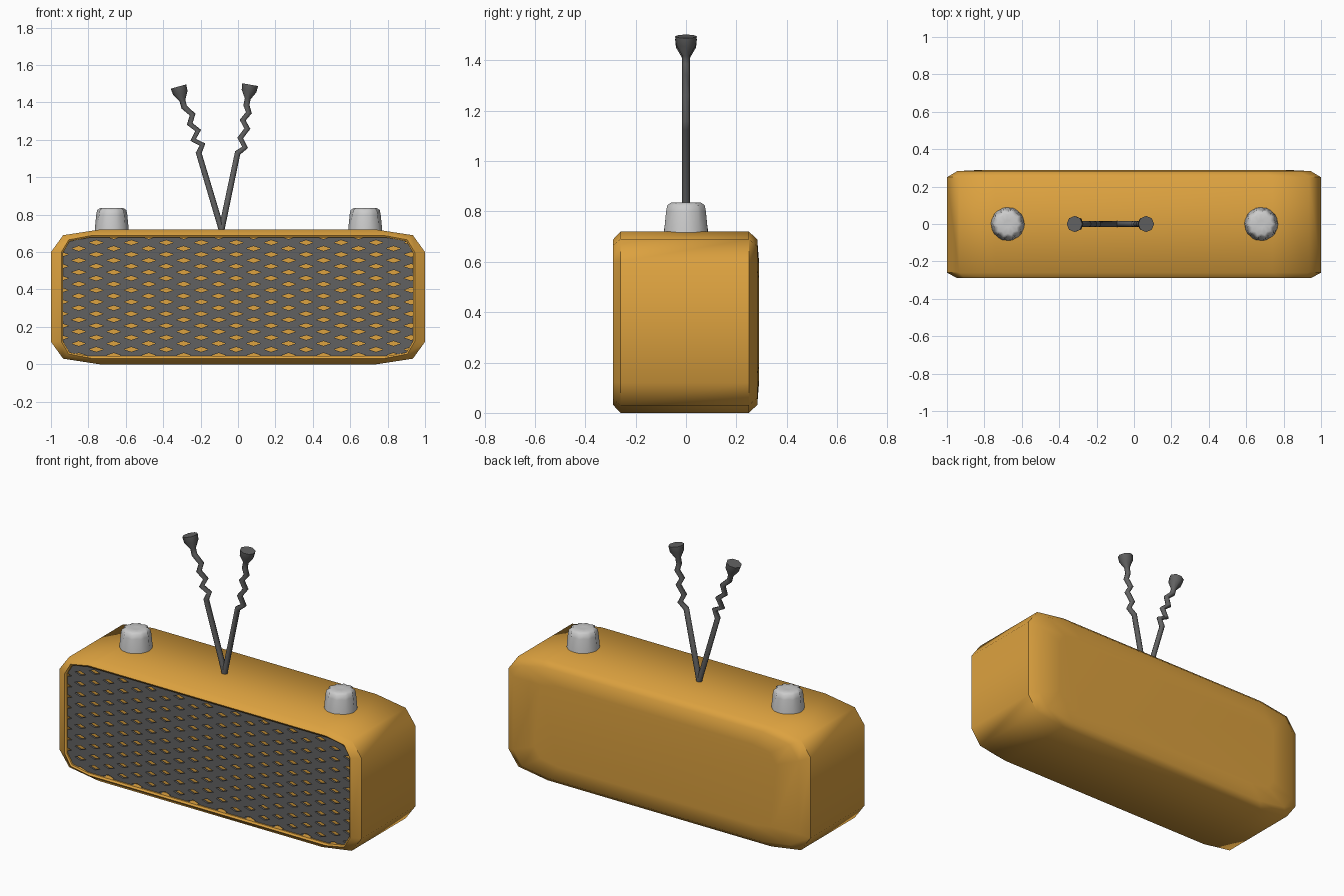
import bpy, bmesh, math
from mathutils import Vector

if "Cube" in bpy.data.objects:
    bpy.data.objects.remove(bpy.data.objects["Cube"])


def material(name, rgb):
    m = bpy.data.materials.new(name)
    m.diffuse_color = (*rgb, 1)
    m.use_nodes = True
    m.node_tree.nodes["Principled BSDF"].inputs["Base Color"].default_value = m.diffuse_color
    return m


ORANGE = material("orange_shell", (0.72, 0.36, 0.05))
DARK = material("dark_grey", (0.12, 0.12, 0.12))


def add_object(name, bm, mat=None, smooth=None):
    me = bpy.data.meshes.new(name)
    bmesh.ops.recalc_face_normals(bm, faces=bm.faces[:])
    bm.to_mesh(me)
    bm.free()
    if smooth:
        me.shade_smooth()
        me.set_sharp_from_angle(angle=math.radians(smooth))
    if mat:
        me.materials.append(mat)
    ob = bpy.data.objects.new(name, me)
    bpy.context.collection.objects.link(ob)
    return ob


def loft(bm, rings):
    """Skin closed rings of points and cap both ends."""
    vs = [[bm.verts.new(p) for p in r] for r in rings]
    n = len(vs[0])
    for a, b in zip(vs, vs[1:]):
        for i in range(n):
            bm.faces.new((a[i], a[(i + 1) % n], b[(i + 1) % n], b[i]))
    bm.faces.new(vs[0])
    bm.faces.new(vs[-1])


MID_Z = 0.36


def outline(y, hx, hz, cx, cz):
    """Rectangle with three-point corners, in the plane at y."""
    q = [(hx, hz - cz), (hx - cx * .25, hz - cz * .25), (hx - cx, hz)]
    pts = (q + [(-x, z) for x, z in reversed(q)]
           + [(-x, -z) for x, z in q] + [(x, -z) for x, z in reversed(q)])
    return [Vector((x, y, MID_Z + z)) for x, z in pts]


# Shell with the recessed front
PANEL = (0.935, 0.317, 0.14, 0.08)
bm = bmesh.new()
loft(bm, [outline(-0.25, *PANEL),
          outline(-0.283, *PANEL),
          outline(-0.29, 0.945, 0.328, 0.16, 0.09),
          outline(-0.26, 1.0, 0.36, 0.26, 0.12),
          outline(0.25, 1.0, 0.36, 0.26, 0.12),
          outline(0.283, 0.945, 0.328, 0.24, 0.11),
          outline(0.29, 0.80, 0.24, 0.16, 0.08)])
add_object("radio_shell", bm, ORANGE, 50)

# Grille: tiled diamond frames trimmed to the recess
bm = bmesh.new()
W, H, HOLE = 0.187, 0.0635, 0.41
for j in range(-12, 13):
    for i in range(-6, 7):
        c = Vector((-0.01 + (i + (j % 2) / 2) * W, -0.268, 0.365 + (j + 1) * H / 2))
        arms = [Vector(a) for a in ((W / 2, 0, 0), (0, 0, H / 2), (-W / 2, 0, 0), (0, 0, -H / 2))]
        out = [bm.verts.new(c + a) for a in arms]
        hole = [bm.verts.new(c + a * HOLE) for a in arms]
        for k in range(4):
            n = (k + 1) % 4
            bm.faces.new((out[k], out[n], hole[n], hole[k]))
bmesh.ops.remove_doubles(bm, verts=bm.verts[:], dist=1e-4)
edge = outline(-0.268, *PANEL)
for a, b in zip(edge, edge[1:] + edge[:1]):
    d = b - a
    bmesh.ops.bisect_plane(bm, geom=bm.verts[:] + bm.edges[:] + bm.faces[:],
                           plane_co=a, plane_no=(d.z, 0, -d.x), clear_outer=True)
grille = add_object("speaker_grille", bm, DARK)
mod = grille.modifiers.new("thickness", 'SOLIDIFY')
mod.thickness = 0.012
mod.offset = 0

# Fluted knobs
for side, x0 in (("left", -0.675), ("right", 0.68)):
    bm = bmesh.new()
    rings = []
    for z, r, flute in ((0.71, .09, 0), (0.74, .089, .004), (0.80, .083, .009),
                        (0.825, .078, .011), (0.835, .062, .012), (0.833, .02, .002)):
        rings.append([(x0 + (r - flute * (k % 2)) * math.cos(k * math.pi / 10),
                       (r - flute * (k % 2)) * math.sin(k * math.pi / 10), z)
                      for k in range(20)])
    loft(bm, rings)
    add_object("knob_" + side, bm, None, 50)


# Bent aerials with flared tips
def aerial(name, path):
    cu = bpy.data.curves.new(name, 'CURVE')
    cu.dimensions = '3D'
    cu.bevel_depth = 0.016
    cu.bevel_resolution = 2
    cu.use_fill_caps = True
    tip, end = Vector(path[-2]), Vector(path[-1])
    pts = ([(p, 1) for p in path[:-1]]
           + [(tip.lerp(end, .55), 2.5), (end, 2.7)])
    sp = cu.splines.new('POLY')
    sp.points.add(len(pts) - 1)
    for pt, ((x, z), r) in zip(sp.points, pts):
        pt.co = (x, 0, z, 1)
        pt.radius = r
    cu.materials.append(DARK)
    bpy.context.collection.objects.link(bpy.data.objects.new(name, cu))


aerial("aerial_left", [(-.085, .71), (-.21, 1.13), (-.19, 1.175), (-.24, 1.20),
                       (-.213, 1.25), (-.258, 1.285), (-.243, 1.335),
                       (-.288, 1.375), (-.297, 1.41), (-.318, 1.485)])
aerial("aerial_right", [(-.09, .71), (-.002, 1.13), (.038, 1.16), (.012, 1.21),
                        (.05, 1.26), (.025, 1.305), (.058, 1.345),
                        (.045, 1.385), (.052, 1.42), (.065, 1.495)])
